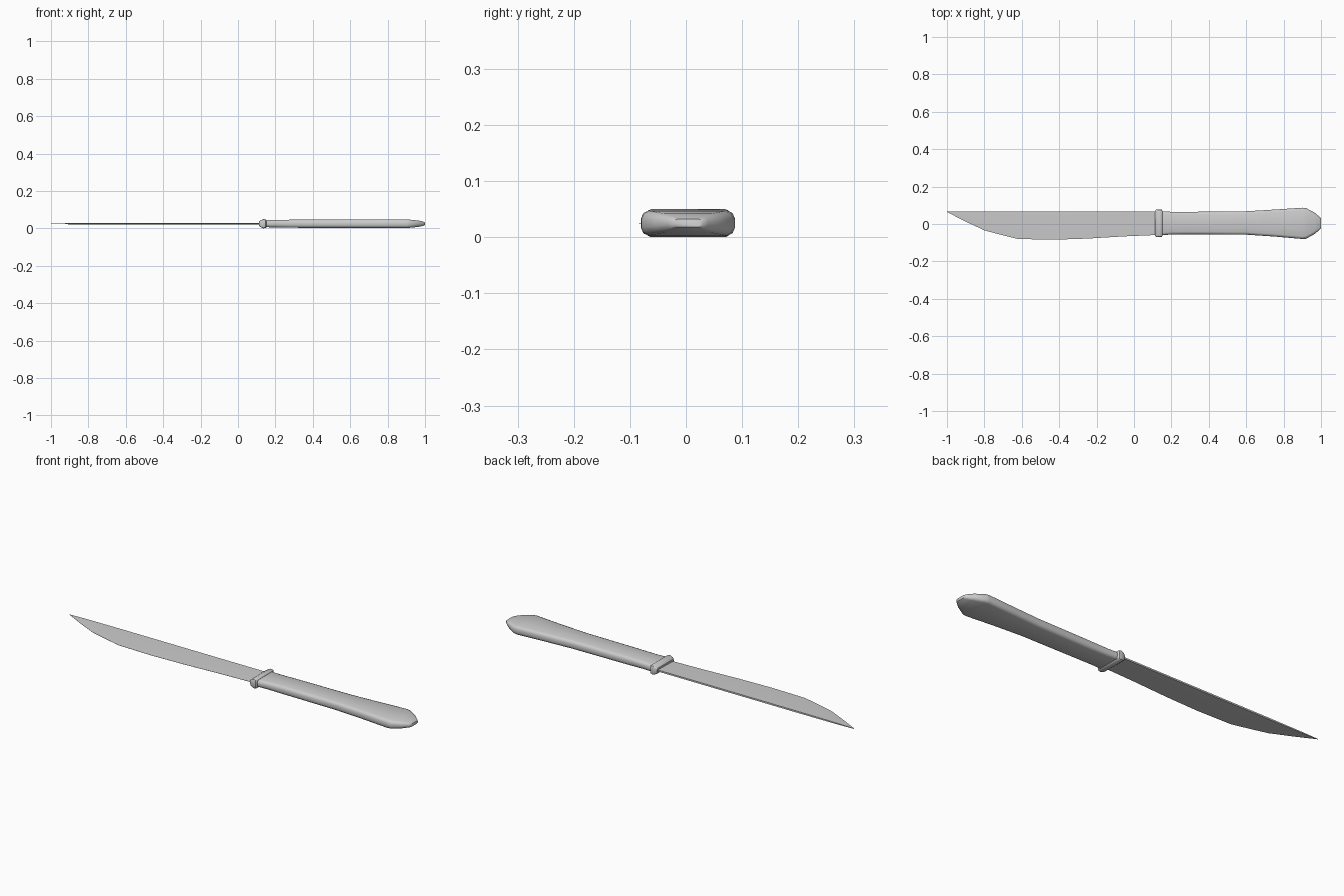
import bpy, bmesh

if "Cube" in bpy.data.objects:
    bpy.data.objects.remove(bpy.data.objects["Cube"])

ZC = 0.025  # mid-plane height of the knife


def loft(name, rings, angle=0.7):
    """Skin a list of equal-length closed rings and cap both ends."""
    bm = bmesh.new()
    loops = [[bm.verts.new(p) for p in ring] for ring in rings]
    n = len(loops[0])
    for a, b in zip(loops, loops[1:]):
        for i in range(n):
            j = (i + 1) % n
            bm.faces.new((a[i], a[j], b[j], b[i]))
    bm.faces.new(loops[0])
    bm.faces.new(loops[-1])
    bmesh.ops.remove_doubles(bm, verts=bm.verts, dist=1e-5)
    bmesh.ops.recalc_face_normals(bm, faces=bm.faces)
    mesh = bpy.data.meshes.new(name)
    bm.to_mesh(mesh)
    bm.free()
    obj = bpy.data.objects.new(name, mesh)
    bpy.context.collection.objects.link(obj)
    bpy.ops.object.select_all(action='DESELECT')
    obj.select_set(True)
    bpy.context.view_layer.objects.active = obj
    bpy.ops.object.shade_smooth_by_angle(angle=angle)
    return obj


def rounded_ring(x, y0, y1, hz, cy, cz):
    """Rectangle section with softened corners (cy, cz = corner cut sizes)."""
    half = [(y0, -hz + cz), (y0 + cy * 0.3, -hz + cz * 0.3), (y0 + cy, -hz),
            (y1 - cy, -hz), (y1 - cy * 0.3, -hz + cz * 0.3), (y1, -hz + cz)]
    return [(x, y, ZC + z) for y, z in half + [(y, -z) for y, z in reversed(half)]]


# Blade: straight spine, curved belly, tapering to a thin cutting edge
def blade_ring(x, edge, t):
    spine = 0.066
    mid = spine + (edge - spine) * 0.55
    return [(x, spine, ZC + t), (x, mid, ZC + t * 0.8), (x, edge, ZC + 0.0004),
            (x, edge, ZC - 0.0004), (x, mid, ZC - t * 0.8), (x, spine, ZC - t)]


blade = [(-1.0, 0.064, 0.001), (-0.9, 0.013, 0.003), (-0.8, -0.034, 0.0035),
         (-0.71, -0.058, 0.004), (-0.62, -0.080, 0.004), (-0.43, -0.084, 0.004),
         (-0.25, -0.078, 0.004), (-0.05, -0.066, 0.004), (0.14, -0.058, 0.004)]
loft("blade", [blade_ring(*s) for s in blade])

# Guard: small collar between blade and handle
guard = [(0.113, -0.064, 0.073, 0.013), (0.120, -0.069, 0.077, 0.018),
         (0.136, -0.070, 0.078, 0.025), (0.148, -0.069, 0.077, 0.022),
         (0.152, -0.064, 0.072, 0.019)]
loft("guard", [rounded_ring(*s, 0.008, 0.008) for s in guard])

# Handle: slim grip flaring into a tapered butt
handle = [(0.14, -0.061, 0.069, 0.018, 0.012, 0.012),
          (0.20, -0.056, 0.065, 0.020, 0.014, 0.014),
          (0.29, -0.055, 0.065, 0.0215, 0.014, 0.014),
          (0.60, -0.057, 0.068, 0.022, 0.014, 0.014),
          (0.75, -0.067, 0.077, 0.022, 0.014, 0.014),
          (0.90, -0.080, 0.087, 0.0225, 0.014, 0.014),
          (0.92, -0.079, 0.085, 0.0215, 0.016, 0.014),
          (0.965, -0.054, 0.061, 0.017, 0.016, 0.012),
          (0.99, -0.033, 0.040, 0.012, 0.010, 0.009),
          (1.00, -0.023, 0.030, 0.007, 0.007, 0.005)]
loft("handle", [rounded_ring(*s) for s in handle], 0.9)
